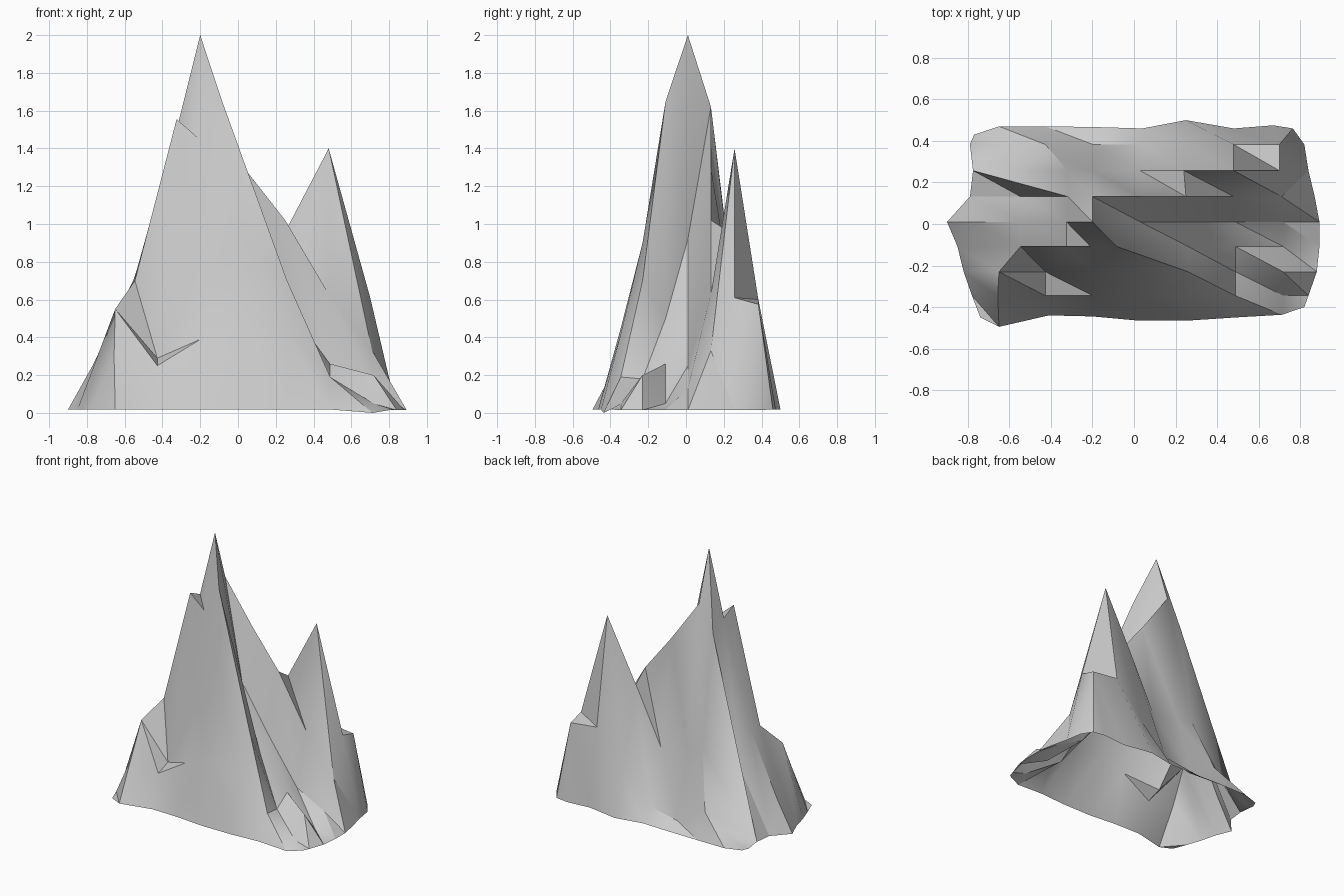
import bpy, bmesh, math

# Ridge profiles from front to back: y, left foot x, right foot x, (x, z) points
ROWS = [
    (-0.345, -0.78, 0.84, [(-0.656, 0.3), (-0.427, 0.25), (-0.198, 0.39), (0.03, 0.45),
                           (0.26, 0.42), (0.488, 0.19), (0.718, 0.05)]),
    (-0.23, -0.82, 0.88, [(-0.65, 0.55), (-0.427, 0.29), (-0.198, 0.74), (0.03, 0.9),
                          (0.26, 0.7), (0.488, 0.18), (0.718, 0.2)]),
    (-0.108, -0.85, 0.893, [(-0.546, 0.7), (-0.325, 1.555), (-0.21, 1.455), (-0.084, 1.65),
                            (0.26, 0.5), (0.488, 0.26), (0.718, 0.05)]),
    (0.01, -0.9, 0.893, [(-0.77, 0.25), (-0.546, 0.72), (-0.435, 1.12), (-0.325, 1.5),
                         (-0.2, 2.0), (0.03, 0.92), (0.26, 0.57), (0.488, 0.25), (0.718, 0.13)]),
    (0.132, -0.79, 0.87, [(-0.546, 0.47), (-0.318, 1.43), (-0.2, 1.62),
                          (0.03, 1.3), (0.25, 1.02), (0.48, 0.63), (0.71, 0.33)]),
    (0.257, -0.775, 0.84, [(-0.32, 0.6), (-0.198, 0.56), (0.03, 0.52),
                           (0.24, 0.94), (0.48, 1.4), (0.7, 0.61)]),
    (0.383, -0.79, 0.82, [(-0.656, 0.04), (-0.427, 0.2), (-0.198, 0.07), (0.03, 0.12),
                          (0.26, 0.34), (0.48, 0.6), (0.7, 0.575)]),
]

# Ragged foot outline along the front and back
FRONT = [(-0.74, -0.45), (-0.65, -0.495), (-0.41, -0.44), (-0.2, -0.445), (0.02, -0.465),
         (0.26, -0.465), (0.488, -0.45), (0.712, -0.437), (0.82, -0.4)]
BACK = [(-0.77, 0.43), (-0.65, 0.47), (-0.427, 0.47), (-0.198, 0.467), (0.04, 0.46),
        (0.25, 0.5), (0.48, 0.46), (0.67, 0.475), (0.765, 0.46)]

bm = bmesh.new()


def foot(points):
    """Bottom edge of the mountain, dipping to the ground at the right corner."""
    return [bm.verts.new((x, y, 0.0 if (x > 0.7 and y < -0.43) else 0.018)) for x, y in points]


def stitch(near, far):
    """Join two rows of vertices with triangles, always leaning the same way."""
    i = j = 0
    while i < len(near) - 1 or j < len(far) - 1:
        first, last = i == 0 and j == 0, i == len(near) - 1
        step_near = not last and (j == len(far) - 1
                                  or near[i + 1].co.x <= far[j + 1].co.x + 0.03)
        if step_near:
            bm.faces.new((near[i], near[i + 1], far[j]))
            i += 1
        else:
            bm.faces.new((near[i], far[j + 1], far[j]))
            j += 1


# Lay out the terrain rows, then skin between them; the underside stays open
rows = [foot(FRONT)]
for y, left, right, profile in ROWS:
    rows.append([bm.verts.new((left, y, 0.018))]
                + [bm.verts.new((x, y, z)) for x, z in profile]
                + [bm.verts.new((right, y, 0.015))])
rows.append(foot(BACK))
for near, far in zip(rows, rows[1:]):
    stitch(near, far)

mesh = bpy.data.meshes.new("mountain")
bm.to_mesh(mesh)
bm.free()
mountain = bpy.data.objects.new("mountain", mesh)
bpy.context.collection.objects.link(mountain)

# Plain grey rock
rock = bpy.data.materials.new("grey_rock")
rock.diffuse_color = (0.6, 0.6, 0.6, 1)
mesh.materials.append(rock)

bpy.context.view_layer.objects.active = mountain
mountain.select_set(True)
bpy.ops.object.shade_smooth_by_angle(angle=math.radians(35))
